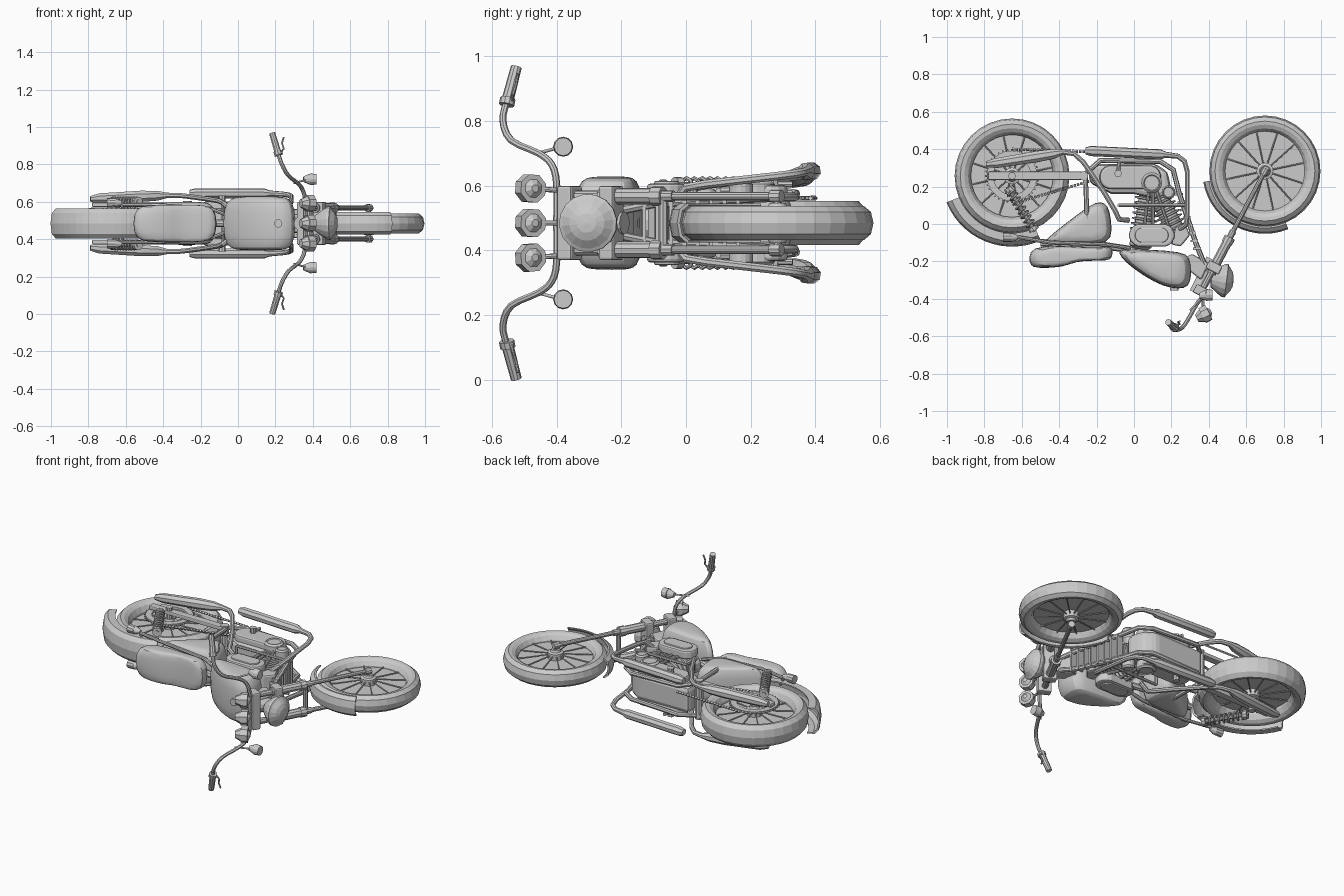
import bpy, bmesh, math
from mathutils import Vector, Matrix

if "Cube" in bpy.data.objects:
    bpy.data.objects.remove(bpy.data.objects["Cube"])

Z0 = 0.484   # mid-plane of the bike, which lies on its side (bike up = -y)

def finish(name, me, mirror=False, smooth=False, bevel=0, subsurf=0):
    ob = bpy.data.objects.new(name, me)
    bpy.context.collection.objects.link(ob)
    ob.location.z = Z0
    if bevel:
        m = ob.modifiers.new("bevel", 'BEVEL'); m.width = bevel; m.segments = 2
    if subsurf:
        m = ob.modifiers.new("subsurf", 'SUBSURF'); m.levels = m.render_levels = subsurf
    if mirror:
        m = ob.modifiers.new("mirror", 'MIRROR'); m.use_axis = (False, False, True)
    if smooth:
        bpy.ops.object.select_all(action='DESELECT')
        ob.select_set(True); bpy.context.view_layer.objects.active = ob
        bpy.ops.object.shade_smooth_by_angle(angle=math.radians(40))
    return ob

def from_bm(name, bm, **kw):
    bmesh.ops.recalc_face_normals(bm, faces=bm.faces)
    me = bpy.data.meshes.new(name); bm.to_mesh(me); bm.free()
    return finish(name, me, **kw)

def rods(name, items, sides=8, **kw):
    bm = bmesh.new()
    for p, q, r1, r2 in items:
        p, q = Vector(p), Vector(q); d = q - p
        rot = Vector((0, 0, 1)).rotation_difference(d).to_matrix().to_4x4()
        bmesh.ops.create_cone(bm, cap_ends=True, segments=sides, radius1=r1, radius2=r2,
                              depth=d.length, matrix=Matrix.Translation((p + q) / 2) @ rot)
    return from_bm(name, bm, **kw)

def rounded(pts):
    """Catmull-Rom subdivision of a path."""
    P = [Vector(p) for p in pts]; P = [P[0]] + P + [P[-1]]; out = []
    for a, b, c, d in zip(P, P[1:], P[2:], P[3:]):
        for t in (0, 1 / 3, 2 / 3):
            out.append(.5 * (2 * b + (c - a) * t + (2 * a - 5 * b + 4 * c - d) * t * t + (3 * b - a - 3 * c + d) * t ** 3))
    return out + [P[-1]]

def tube(name, pts, r, radii=None, res=2, **kw):
    cu = bpy.data.curves.new(name, 'CURVE'); cu.dimensions = '3D'
    cu.bevel_depth = r; cu.bevel_resolution = res; cu.use_fill_caps = True
    sp = cu.splines.new('POLY'); sp.points.add(len(pts) - 1)
    for i, p in enumerate(pts):
        sp.points[i].co = (*p, 1); sp.points[i].radius = radii[i] if radii else 1
    tmp = bpy.data.objects.new(name + "_path", cu)
    bpy.context.collection.objects.link(tmp)
    me = bpy.data.meshes.new_from_object(tmp.evaluated_get(bpy.context.evaluated_depsgraph_get()))
    bpy.data.objects.remove(tmp)
    return finish(name, me, smooth=True, **kw)

def lathe(name, prof, origin, axis=(0, 0, 1), n=32, a0=0, a1=360, loop=False, **kw):
    full = a1 - a0 == 360
    rot = Vector((0, 0, 1)).rotation_difference(Vector(axis)).to_matrix()
    bm = bmesh.new(); rings = []
    for i in range(n if full else n + 1):
        a = math.radians(a0 + (a1 - a0) * i / n)
        rings.append([bm.verts.new(Vector(origin) + rot @ Vector((r * math.cos(a), r * math.sin(a), h)))
                      for r, h in prof])
    k = len(prof)
    for i in range(n):
        A, B = rings[i], rings[(i + 1) % len(rings)]
        for j in range(k if loop else k - 1):
            bm.faces.new((A[j], B[j], B[(j + 1) % k], A[(j + 1) % k]))
    if loop and not full:
        bm.faces.new(rings[0]); bm.faces.new(rings[-1])
    bmesh.ops.remove_doubles(bm, verts=bm.verts, dist=1e-5)
    return from_bm(name, bm, **kw)

def layered(name, pts, layers, **kw):
    """Stack scaled copies of an x-y outline along z: layers = (z, scale)."""
    c = Vector((sum(p[0] for p in pts), sum(p[1] for p in pts))) / len(pts)
    bm = bmesh.new(); n = len(pts)
    rows = [[bm.verts.new((*(c + (Vector(p) - c) * s), z)) for p in pts] for z, s in layers]
    for A, B in zip(rows, rows[1:]):
        for i in range(n):
            bm.faces.new((A[i], A[(i + 1) % n], B[(i + 1) % n], B[i]))
    bm.faces.new(rows[0]); bm.faces.new(rows[-1])
    return from_bm(name, bm, **kw)

def puff(name, pts, w):
    return layered(name, pts, [(-w, .55), (-w * .93, .85), (-w * .6, 1.03), (w * .6, 1.03), (w * .93, .85), (w, .55)],
                   subsurf=1, smooth=True)

def prism(name, pts, z0, z1, bevel=.01, **kw):
    return layered(name, pts, [(z0, 1), (z1, 1)], bevel=bevel, **kw)

def oval(cx, cy, length, r, n=8):
    return [(cx + (length if math.cos(a) > 0 else -length) + r * math.cos(a), cy + r * math.sin(a))
            for a in [math.pi * (i + .5) / n for i in range(2 * n)]]

# Wheels: tyre, rim, web, spokes, hub
def wheel(tag, cx, cy, R, w, ri):
    half = [(ri - .015, w * .3), (ri, w * .75), (ri + .02, w * .95), (R - .03, w), (R - .008, w * .65)]
    lathe(tag + "_tyre", half + [(R, 0)] + [(r, -h) for r, h in half[::-1]], (cx, cy, 0), loop=True)
    lathe(tag + "_web", [(0, .008), (ri, .008), (ri, -.008), (0, -.008)], (cx, cy, 0))
    lathe(tag + "_hub", [(0, .062), (.025, .062), (.03, .05), (.045, .045), (.045, 0)], (cx, cy, 0), n=16, mirror=True)
    sp = []
    for i in range(12):
        a = math.radians(30 * i + 12); u = Vector((math.cos(a), math.sin(a), 0))
        sp.append((Vector((cx, cy, .03)) + u * .035, Vector((cx, cy, .013)) + u * ri, .004, .004))
    rods(tag + "_spokes", sp, 6, mirror=True)

RX, RY, FX, FY = -.652, .257, .70, .283
wheel("rear_wheel", RX, RY, .307, .068, .235)
wheel("front_wheel", FX, FY, .297, .053, .228)

# Fenders
def fender(name, c, ro, ri, w, a0, a1):
    outer = [(ri, w), (ro - .03, w), (ro - .008, w * .7), (ro, 0), (ro - .008, -w * .7), (ro - .03, -w), (ri, -w)]
    inner = [(r - (.01 if r > ri else 0), h * .9) for r, h in outer[::-1]]
    lathe(name, outer + inner, (*c, 0), n=14, a0=a0, a1=a1, loop=True)
fender("rear_fender", (RX, RY), .378, .305, .08, 202, 294)
fender("front_fender", (FX, FY), .335, .295, .06, 190, 292)

# Fork, yokes and steering neck
S, E = Vector((.36, -.36, .083)), Vector((FX, FY, .083))
L = lambda t: S.lerp(E, t)
rods("fork", [(L(-.02), L(.5), .018, .018), (L(.42), L(1), .013, .013), (L(.15), L(.42), .026, .026),
              (L(.40), L(.45), .03, .03), (L(.97), L(1.02), .02, .02)], 10, mirror=True)
rods("front_axle", [((FX, FY, -.095), (FX, FY, .095), .012, .012)])
rods("fork_brace", [((L(.45).x, L(.45).y, -.083), L(.45), .014, .014)])
for nm, t in (("upper_yoke", 0), ("lower_yoke", .2)):
    p = L(t); u = Vector((.47, .88)); v = Vector((.88, -.47))
    c = Vector((p.x, p.y))
    prism(nm, [c + u * a + v * b for a, b in ((-.025, -.04), (.025, -.04), (.025, .04), (-.025, .04))], -.115, .115, .008)
rods("steering_neck", [((.33, -.37, 0), (.42, -.19, 0), .035, .035)], 12)
prism("neck_gusset", [(.23, -.2), (.36, -.30), (.40, -.21), (.31, -.16)], -.05, .05)

# Headlight
lathe("headlight", [(0, -.06), (.045, -.05), (.075, -.01), (.09, .015), (.09, .03), (.08, .035), (.055, .055), (.03, .065), (0, .068)],
      (.465, -.3, 0), (.99, -.12, 0), n=16)

# Handlebars, grips, levers
tube("handlebar", rounded([(.36, -.40, 0), (.36, -.40, .12), (.345, -.415, .18), (.32, -.455, .215), (.27, -.54, .255),
                           (.235, -.566, .315), (.215, -.555, .375), (.19, -.53, .46)]), .011, mirror=True)
rods("grip", [((.215, -.553, .375), (.183, -.525, .482), .019, .017), ((.218, -.555, .365), (.212, -.551, .385), .024, .024)], 10, mirror=True)
tube("lever", [(.225, -.54, .375), (.245, -.535, .40), (.235, -.525, .43), (.245, -.52, .462)], .005, mirror=True)

# Front indicators and gauges
rods("front_indicator", [((.35, -.385, .236), (.385, -.38, .236), .015, .03), ((.385, -.38, .236), (.42, -.38, .236), .031, .028),
                         ((.30, -.46, .215), (.37, -.385, .236), .005, .005)], 12, mirror=True)
for nm, z, m in (("centre_gauge", 0, False), ("side_gauge", .107, True)):
    rods(nm, [((.335, -.505, z), (.365, -.49, z), .022, .04), ((.365, -.49, z), (.40, -.472, z), .046, .046),
              ((.40, -.472, z), (.412, -.466, z), .03, .012), ((.37, -.40, z * .95), (.37, -.485, z), .008, .008)], 8, mirror=m)

# Fuel tank, seat, side covers
puff("fuel_tank", [(-.075, -.135), (.08, -.138), (.25, -.15), (.30, -.175), (.305, -.27), (.29, -.335), (.24, -.345),
                   (.16, -.335), (.05, -.275), (-.05, -.20), (-.078, -.155)], .145)
lathe("fuel_cap", [(.022, .02), (.022, -.02), (0, -.02)], (.215, -.335, 0), (0, 1, 0), n=12)
puff("seat", [(-.545, -.125), (-.40, -.112), (-.24, -.128), (-.13, -.12), (-.118, -.135), (-.12, -.185), (-.15, -.195), (-.22, -.195),
              (-.32, -.20), (-.37, -.23), (-.52, -.237), (-.55, -.22), (-.557, -.18)], .10)
puff("side_cover", [(-.475, -.085), (-.36, .005), (-.23, .105), (-.18, .118), (-.14, .10), (-.125, .02), (-.118, -.08),
                    (-.18, -.11), (-.40, -.108), (-.465, -.103)], .115)

# Frame
tube("cradle", [(.39, -.25, .03), (.33, -.10, .06), (.24, .17, .075), (.21, .29, .08), (.14, .335, .08), (-.18, .34, .09),
                (-.26, .27, .10), (-.25, .0, .10), (-.2, -.11, .06)], .014, mirror=True)
tube("backbone", [(.36, -.25, 0), (.1, -.18, 0), (-.03, -.135, 0), (-.2, -.11, 0), (-.5, -.10, 0)], .02)
tube("seat_rail", [(-.02, -.13, .03), (-.15, -.11, .08), (-.45, -.10, .10), (-.62, -.07, .10)], .01, mirror=True)
rods("engine_bar", [((-.08, .1, .1), (.28, .1, .1), .009, .009), ((-.08, .1, .1), (-.08, .1, 0), .009, .009)], mirror=True)
prism("swingarm", [(-.78, .235), (-.78, .28), (-.26, .28), (-.26, .235)], .088, .112, .006, mirror=True)
rods("rear_axle", [((RX, RY, -.13), (RX, RY, .13), .02, .02)], 10)
rods("swingarm_pivot", [((-.27, .257, -.12), (-.27, .257, .12), .025, .025)], 10)

# Rear shocks with coil springs
a, b = Vector((-.675, .20, .115)), Vector((-.53, -.04, .115))
d = (b - a).normalized(); nrm = Vector((-d.y, d.x, 0)); zz = Vector((0, 0, 1))
pts = []
for i in range(8 * 8 + 1):
    t, ang = i / 64, i * math.pi / 4
    pts.append(a.lerp(b, .1 + .8 * t) + nrm * .024 * math.cos(ang) + zz * .024 * math.sin(ang))
tube("shock_spring", pts, .0065, res=1, mirror=True)
rods("shock_body", [(a, b, .012, .012), (a.lerp(b, .02), a.lerp(b, .1), .028, .028), (a.lerp(b, .9), a.lerp(b, .98), .028, .028)], 10, mirror=True)

# Sprocket and chain
rods("sprocket_teeth", [((RX + .125 * math.cos(t), RY + .125 * math.sin(t), .077), (RX + .145 * math.cos(t), RY + .145 * math.sin(t), .077), .007, .004)
                        for t in [i * math.pi / 18 for i in range(36)]], 4)
lathe("sprocket", [(.10, .07), (.135, .07), (.135, .084), (.10, .084)], (RX, RY, 0), loop=True)
links = []
for p, q in (((RX, RY + .143), (-.2, .385)), ((RX + .03, RY - .14), (-.2, .24))):
    p, q = Vector((*p, .077)), Vector((*q, .077))
    links += [(p.lerp(q, i / 24), p.lerp(q, (i + .75) / 24), .008, .008) for i in range(24)]
rods("chain", links, 4)

# Rear indicators
rods("rear_indicator", [((-.70, -.07, .11), (-.655, -.072, .11), .026, .024), ((-.655, -.072, .11), (-.62, -.072, .11), .024, .01),
                        ((-.63, -.072, .11), (-.60, -.07, .05), .007, .007)], 10, mirror=True)

# Engine: crankcase, covers, finned cylinders, air cleaners
prism("crankcase", [(-.24, .32), (.11, .325), (.18, .28), (.20, .18), (.13, .13), (.0, .16), (-.12, .16), (-.24, .22)], -.08, .08, .025)
prism("primary_cover", oval(-.02, .25, .10, .065), .07, .118, .012, mirror=True)
for nm, x, y, r in (("clutch_cover", .095, .22, .055), ("timing_cover", .185, .17, .037)):
    lathe(nm, [(r, .06), (r, .12), (r * .8, .13), (r * .7, .125), (0, .125)], (x, y, 0), n=16, mirror=True)
def cylinder(tag, p, q):
    p, q = Vector(p), Vector(q); h = (q - p).length; prof = [(0, 0)]
    for i in range(9):
        z = h * i / 9
        prof += [(.05, z), (.07, z + .004), (.07, z + .012), (.05, z + .015)]
    lathe(tag, prof + [(.06, h), (.06, h + .04), (.035, h + .055), (0, h + .055)], p, q - p, n=12)
cylinder("rear_cylinder", (.08, .17, 0), (.04, -.08, 0))
cylinder("front_cylinder", (.12, .17, 0), (.225, -.04, 0))
rods("pushrods", [((.08, .18, .085), (.05, -.05, .075), .009, .009), ((.10, .18, .085), (.10, -.03, .075), .009, .009),
                  ((.12, .18, .085), (.19, -.03, .075), .009, .009)], mirror=True)
prism("air_cleaner", oval(.095, -.06, .06, .062), .07, .122, .01, mirror=True)
prism("air_cleaner_cap", oval(.095, -.06, .05, .04), .115, .13, .005, mirror=True)
prism("front_head_cover", [(.20, -.11), (.25, -.12), (.30, -.06), (.27, .01), (.22, -.02)], -.085, .085)

# Ribbed cooler between the downtubes
for i in range(8):
    c = Vector((.345, -.13)).lerp(Vector((.25, .16)), i / 7)
    prism("cooler_rib_%d" % (i + 1), [(c.x - .03, c.y - .009), (c.x + .012, c.y - .005), (c.x + .012, c.y + .007), (c.x - .03, c.y + .003)], -.075, .075, 0)

# Exhausts, both sides
tube("front_exhaust", [(.24, -.03, .07), (.28, .0, .11), (.285, .06, .12), (.285, .28, .145), (.27, .335, .152), (.235, .362, .157),
                       (.17, .37, .16), (.14, .372, .16), (-.23, .39, .16), (-.26, .391, .16)], .014,
     radii=[1, 1, 1, 1, 1, 1, 1.2, 2, 2, 1.4], mirror=True)
tube("rear_exhaust", [(-.03, .02, .07), (-.08, .025, .11), (-.10, .07, .12), (-.16, .17, .13), (-.27, .33, .145), (-.32, .375, .15),
                      (-.38, .385, .15), (-.43, .375, .148), (-.52, .36, .145), (-.74, .325, .135), (-.79, .32, .13)], .014,
     radii=[1, 1, 1, 1, 1, 1, 1.1, 2, 2.3, 2, 1.2], mirror=True)

# Foot pegs
rods("foot_peg", [((-.085, .27, .09), (-.085, .27, .15), .016, .02), ((-.085, .27, .12), (-.08, .33, .12), .01, .01)], 8, mirror=True)
